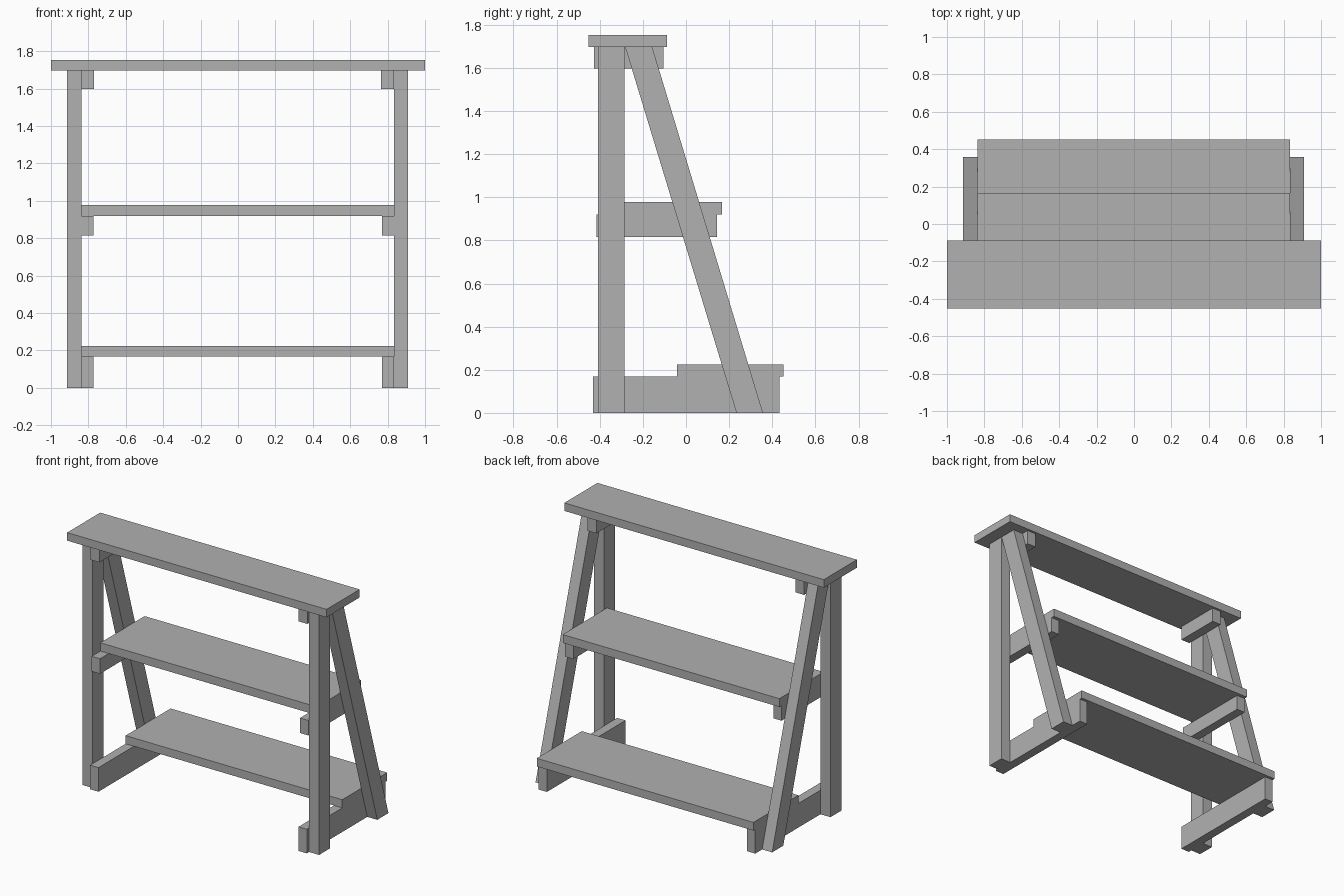
import bpy

if "Cube" in bpy.data.objects:
    bpy.data.objects.remove(bpy.data.objects["Cube"])

CX = -0.002  # frame centre in x

# Dark grey paint
grey = bpy.data.materials.new("dark_grey")
grey.diffuse_color = (0.44, 0.44, 0.44, 1)
grey.use_nodes = True
grey.node_tree.nodes["Principled BSDF"].inputs["Base Color"].default_value = grey.diffuse_color


def prism(name, x0, x1, profile):
    """Extrude a convex (y, z) outline from x0 to x1."""
    n = len(profile)
    verts = [(x, y, z) for x in (x0, x1) for y, z in profile]
    faces = [tuple(reversed(range(n))), tuple(range(n, 2 * n))]
    faces += [(i, (i + 1) % n, (i + 1) % n + n, i + n) for i in range(n)]
    mesh = bpy.data.meshes.new(name)
    mesh.from_pydata(verts, [], faces)
    mesh.materials.append(grey)
    obj = bpy.data.objects.new(name, mesh)
    bpy.context.collection.objects.link(obj)
    return obj


def rect(y0, y1, z0, z1):
    return [(y0, z0), (y1, z0), (y1, z1), (y0, z1)]


# Shelf boards
prism("top_shelf", -1, 1, rect(-0.453, -0.089, 1.697, 1.753))
prism("middle_shelf", CX - 0.835, CX + 0.835, rect(-0.32, 0.167, 0.92, 0.978))
prism("bottom_shelf", CX - 0.835, CX + 0.835, rect(-0.042, 0.453, 0.168, 0.225))

# Side frame members: name, inner x, outer x, outline
side_parts = [
    ("front_post", 0.835, 0.912, rect(-0.407, -0.285, 0, 1.697)),
    ("rear_brace", 0.835, 0.912,
     [(0.234, 0), (0.357, 0), (-0.157, 1.697), (-0.282, 1.697)]),
    ("top_cleat", 0.767, 0.835, rect(-0.427, -0.105, 1.597, 1.697)),
    ("middle_cleat", 0.771, 0.835, rect(-0.415, 0.143, 0.815, 0.92)),
    ("bottom_cleat", 0.771, 0.835, rect(-0.432, 0.433, 0, 0.168)),
]
for name, inner, outer, outline in side_parts:
    prism(name + "_right", CX + inner, CX + outer, outline)
    prism(name + "_left", CX - outer, CX - inner, outline)
